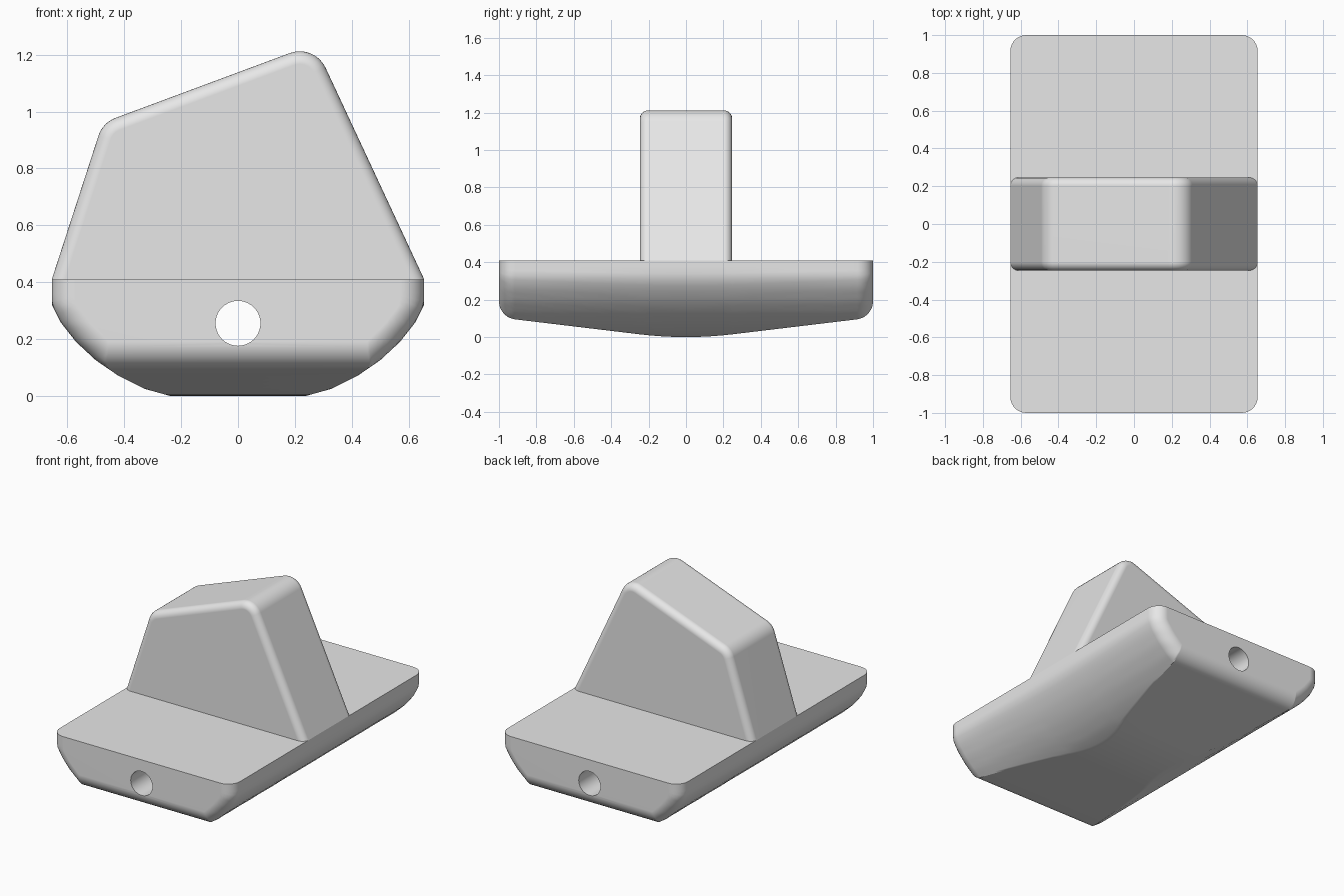
import bpy, bmesh, math
from mathutils import Vector

cube = bpy.data.objects.get("Cube")
if cube:
    bpy.data.objects.remove(cube, do_unlink=True)

grey = bpy.data.materials.new("plain_grey")
grey.use_nodes = True
colour = (0.8, 0.8, 0.8, 1)
grey.diffuse_color = colour
grey.node_tree.nodes["Principled BSDF"].inputs["Base Color"].default_value = colour

DECK = 0.41
HALF = 0.655


def loft(name, rings):
    """Skin closed rings of equal length and cap both ends."""
    bm = bmesh.new()
    loops = [[bm.verts.new(p) for p in ring] for ring in rings]
    n = len(loops[0])
    for a, b in zip(loops, loops[1:]):
        for i in range(n):
            j = (i + 1) % n
            bm.faces.new((a[i], a[j], b[j], b[i]))
    bm.faces.new(loops[0])
    bm.faces.new(loops[-1])
    bmesh.ops.recalc_face_normals(bm, faces=bm.faces)
    mesh = bpy.data.meshes.new(name)
    bm.to_mesh(mesh)
    bm.free()
    ob = bpy.data.objects.new(name, mesh)
    bpy.context.collection.objects.link(ob)
    mesh.materials.append(grey)
    return ob


def finish(ob):
    """Smooth the curves, keep the creases and the flats flat."""
    bpy.ops.object.select_all(action='DESELECT')
    ob.select_set(True)
    bpy.context.view_layer.objects.active = ob
    bpy.ops.object.shade_smooth_by_angle(angle=math.radians(30))
    mod = ob.modifiers.new("flat_normals", 'WEIGHTED_NORMAL')
    mod.keep_sharp = True


def fillet_steps(end, r, steps=7):
    """(y, inset) pairs running round a quarter circle to the end face."""
    angles = [math.pi / 2 * i / steps for i in range(steps + 1)]
    return [(end - r + r * math.sin(a), r - r * math.cos(a)) for a in angles]


def mirrored(stations):
    return [(-y, d) for y, d in reversed(stations) if y > 0] + stations


# Base: rounded sides, keel rising towards both ends
SIDE = [(0, .24), (.025, .33), (.07, .42), (.125, .5), (.19, .57), (.26, .625),
        (.32, HALF), (DECK, HALF)]


def half_width(z):
    z = min(max(z, 0), DECK)
    for (z0, x0), (z1, x1) in zip(SIDE, SIDE[1:]):
        if z <= z1:
            return x0 + (x1 - x0) * (z - z0) / (z1 - z0)
    return HALF


def keel(y):
    y = abs(y)
    return 0.24 * y * y if y < 0.25 else 0.015 + 0.12 * (y - 0.25)


def base_ring(y, inset, count=16):
    floor = keel(y) + inset
    side = []
    for i in range(count + 1):
        z = floor + (DECK - floor) * (1 - i / count) ** 1.4
        slope = (half_width(z + .04) - half_width(z - .04)) / .08
        side.append((half_width(z) - inset * math.hypot(1, slope), z))
    return ([(x, y, z) for x, z in side]
            + [(-x, y, z) for x, z in reversed(side)])


middle = [(0.05 * i, 0) for i in range(6)] + [(0.25 + 0.11 * i, 0) for i in range(1, 6)]
base = loft("base", [base_ring(y, d)
                     for y, d in mirrored(middle + fillet_steps(1, .085))])

# Lengthwise hole through the base
bpy.ops.mesh.primitive_cylinder_add(vertices=40, radius=0.079, depth=3,
                                    location=(0, 0, 0.255),
                                    rotation=(math.pi / 2, 0, 0))
cutter = bpy.context.object
cutter.name = "hole_cutter"
cutter.hide_render = True
cutter.data.materials.append(grey)
cut = base.modifiers.new("hole", 'BOOLEAN')
cut.operation = 'DIFFERENCE'
cut.solver = 'EXACT'
cut.object = cutter
bpy.ops.object.select_all(action='DESELECT')
base.select_set(True)
bpy.context.view_layer.objects.active = base
bpy.ops.object.modifier_apply(modifier=cut.name)
bpy.data.objects.remove(cutter, do_unlink=True)
finish(base)

# Upright block: sloping sides and top with rounded corners
CORNERS = [Vector((-.476, .961)), Vector((.269, 1.238))]
OUTLINE = [Vector((-HALF, DECK)), *CORNERS, Vector((HALF, DECK))]
NORMALS = [Vector((a.y - b.y, b.x - a.x)).normalized()
           for a, b in zip(OUTLINE, OUTLINE[1:])]
RADIUS = 0.1


def block_ring(y, inset, steps=8):
    pts = [Vector((-HALF - inset / NORMALS[0].x, DECK))]
    for corner, n0, n1 in zip(CORNERS, NORMALS, NORMALS[1:]):
        centre = corner - RADIUS * (n0 + n1) / (1 + n0.dot(n1))
        for i in range(steps + 1):
            direction = n0.slerp(n1, i / steps)
            pts.append(centre + (RADIUS - inset) * direction)
    pts.append(Vector((HALF - inset / NORMALS[2].x, DECK)))
    return [(p.x, y, p.y) for p in pts]


block = loft("upright_block", [block_ring(y, d)
                               for y, d in mirrored(fillet_steps(.247, .045))])
finish(block)
